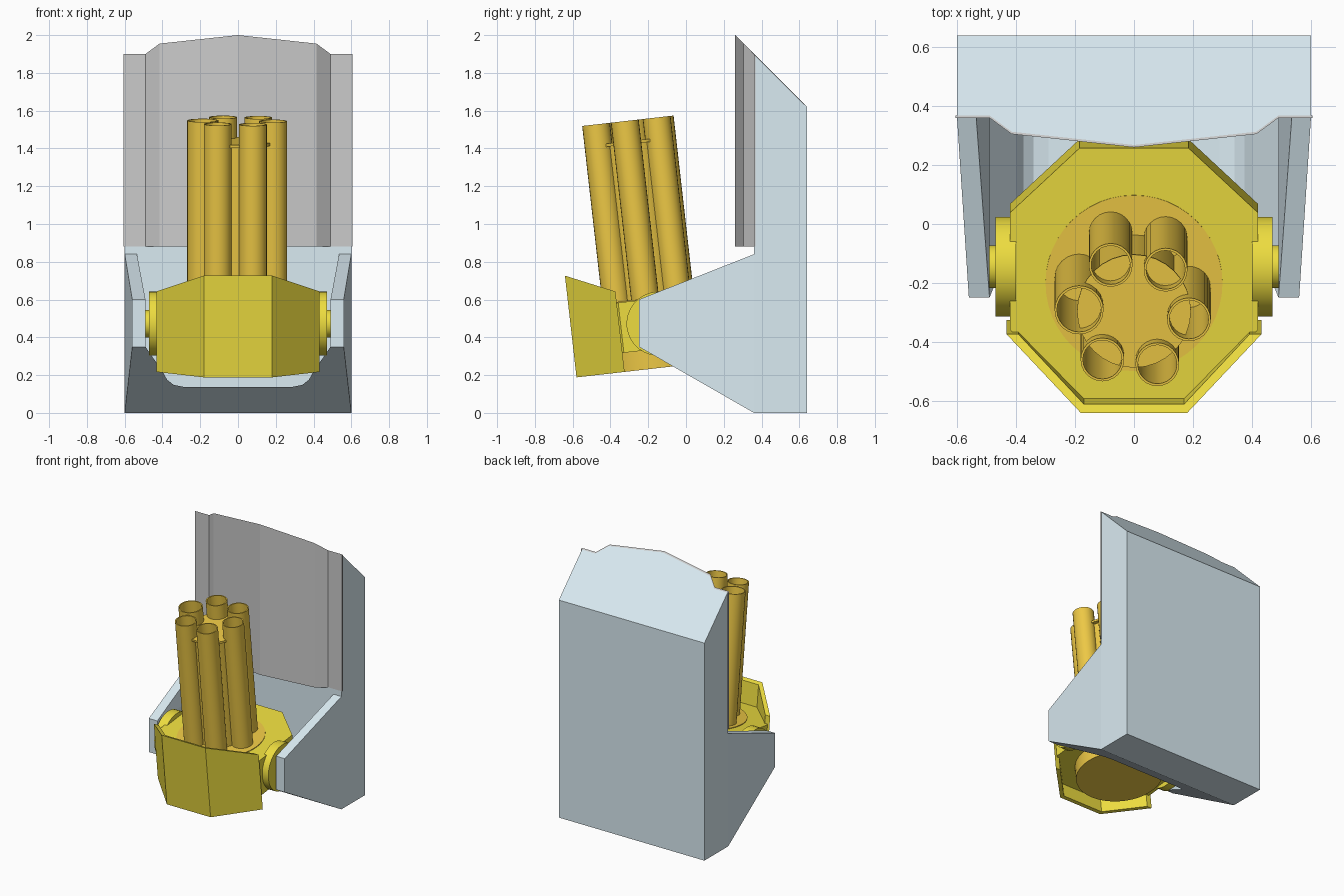
import bpy, bmesh
from math import sin, cos, pi, radians
from mathutils import Matrix, Vector

if "Cube" in bpy.data.objects:
    bpy.data.objects.remove(bpy.data.objects["Cube"])


def material(name, rgb):
    m = bpy.data.materials.new(name)
    m.diffuse_color = (*rgb, 1)
    m.use_nodes = True
    m.node_tree.nodes["Principled BSDF"].inputs["Base Color"].default_value = m.diffuse_color
    return m


BLUE = material("pale_blue", (0.70, 0.83, 0.89))
YELLOW = material("yellow", (0.85, 0.72, 0.05))
AMBER = material("amber", (0.85, 0.58, 0.06))


def finish(name, bm, mat=None, matrix=None, smooth=False):
    bmesh.ops.recalc_face_normals(bm, faces=bm.faces)
    me = bpy.data.meshes.new(name)
    bm.to_mesh(me)
    bm.free()
    ob = bpy.data.objects.new(name, me)
    bpy.context.collection.objects.link(ob)
    if mat:
        me.materials.append(mat)
    if matrix:
        ob.matrix_world = matrix
    if smooth:
        bpy.ops.object.select_all(action='DESELECT')
        ob.select_set(True)
        bpy.context.view_layer.objects.active = ob
        bpy.ops.object.shade_smooth_by_angle(angle=radians(35))
    return ob


def prism(name, pts, start, end, mat=None, matrix=None):
    """Solid between two mapped copies of a 2D outline."""
    bm = bmesh.new()
    a = [bm.verts.new(start(*p)) for p in pts]
    b = [bm.verts.new(end(*p)) for p in pts]
    bm.faces.new(a)
    bm.faces.new(b)
    n = len(pts)
    for i in range(n):
        j = (i + 1) % n
        bm.faces.new((a[i], a[j], b[j], b[i]))
    return finish(name, bm, mat, matrix)


def lathe(name, profile, mat, matrix, segs=32):
    """Closed (radius, height) profile turned about local z."""
    bm = bmesh.new()
    rings = [[bm.verts.new((r * cos(2 * pi * k / segs), r * sin(2 * pi * k / segs), z))
              for k in range(segs)] for r, z in profile]
    for lo, hi in zip(rings, rings[1:]):
        for k in range(segs):
            j = (k + 1) % segs
            bm.faces.new((lo[k], lo[j], hi[j], hi[k]))
    bm.faces.new(rings[0])
    bm.faces.new(rings[-1])
    return finish(name, bm, mat, matrix, True)


def mirrored(half):
    """Complete a right-half outline, listed from the outside to the centre."""
    return half + [(-x, y) for x, y in reversed(half) if x > 0]


# Housing: plain lower block, upper block filling up to the folded back plate
W = 0.6
prism("housing_lower", [(-W, 0.36), (W, 0.36), (W, 0.64), (-W, 0.64)],
      lambda x, y: (x, y, 0), lambda x, y: (x, y, 0.88), BLUE)
fold = [(0.49, 0.36), (0.415, 0.305), (0, 0.26)]
inner_fold = mirrored([(W, 0.36)] + fold)
prism("housing_upper",
      [(x, y + 0.008) for x, y in inner_fold] + [(-W, 0.64), (W, 0.64)],
      lambda x, y: (x, y, 0.88), lambda x, y: (x, y, 2.26 - y), BLUE)

# Back plate: thin folded sheet with a slanted top
line = mirrored([(0.606, 0.36)] + fold)
prism("back_plate", line + [(x, y + 0.008) for x, y in reversed(line)],
      lambda x, y: (x, y, 0.88), lambda x, y: (x, y, 2.26 - y))

# Yoke: tapered block with a rounded trough cut between the arms
side = [(0.36, 0), (0.36, 0.84), (-0.25, 0.60), (-0.25, 0.35)]


def width(y):
    return 0.6 if y > 0 else 0.56


yoke = prism("yoke_arms", side, lambda y, z: (-width(y), y, z),
             lambda y, z: (width(y), y, z), BLUE)
trough = mirrored([(0.565, 1.0), (0.535, 0.84), (0.49, 0.60), (0.49, 0.35),
                   (0.40, 0.22), (0.375, 0.175), (0.34, 0.148), (0.29, 0.138)])
cutter = prism("trough_cutter", trough, lambda x, z: (x, -0.4, z), lambda x, z: (x, 0.5, z))
cutter.hide_render = True
cutter.hide_set(True)
cut = yoke.modifiers.new("trough", 'BOOLEAN')
cut.object = cutter
cut.solver = 'EXACT'

# Gun frame: everything below tilts forward about the trunnion pivot
TILT = Matrix.Translation((0, -0.145, 0.472)) @ Matrix.Rotation(radians(6.5), 4, 'X')

# Octagonal cradle
octagon = [(0.42, -0.2), (0.42, 0.2), (0.185, 0.42), (-0.185, 0.42),
           (-0.42, 0.2), (-0.42, -0.2), (-0.185, -0.44), (0.185, -0.44)]
prism("cradle", octagon, lambda x, y: (x, y, -0.132), lambda x, y: (x, y, 0.135), YELLOW, TILT)

# Front armour: three panels with a raised, sloping top
armour = [(0.432, -0.208), (0.18, -0.464), (-0.18, -0.464), (-0.432, -0.208),
          (-0.392, -0.208), (-0.17, -0.435), (0.17, -0.435), (0.392, -0.208)]
prism("front_armour", armour, lambda x, y: (x, y, -0.233),
      lambda x, y: (x, y, 0.194 - (y + 0.205) * 0.444), YELLOW, TILT)

# Stepped trunnions on both sides
for s, label in ((1, "right"), (-1, "left")):
    m = TILT @ Matrix.Rotation(s * pi / 2, 4, 'Y')
    lathe("trunnion_" + label, [(0.17, 0.40), (0.17, 0.47), (0.073, 0.47), (0.073, 0.492)],
          YELLOW, m)

# Barrel cluster: drum, core, end plate and six tubes
AXIS = TILT @ Matrix.Translation((0, -0.04, 0))
lathe("barrel_drum", [(0.3, -0.233), (0.3, 0.14)], AMBER, AXIS, 48)
lathe("barrel_core", [(0.165, 0.13), (0.165, 0.965)], AMBER, AXIS)
lathe("barrel_clamp", [(0.193, 0.962), (0.193, 0.978)], AMBER, AXIS)
for i in range(6):
    a = radians(-5 + 60 * i)
    r = 0.083 if i == 3 else 0.074
    m = AXIS @ Matrix.Translation((0.187 * cos(a), 0.187 * sin(a), 0))
    lathe("barrel_%d" % (i + 1), [(r, 0.12), (r, 1.086), (r - 0.008, 1.086), (r - 0.008, 0.15)],
          AMBER, m, 24)
